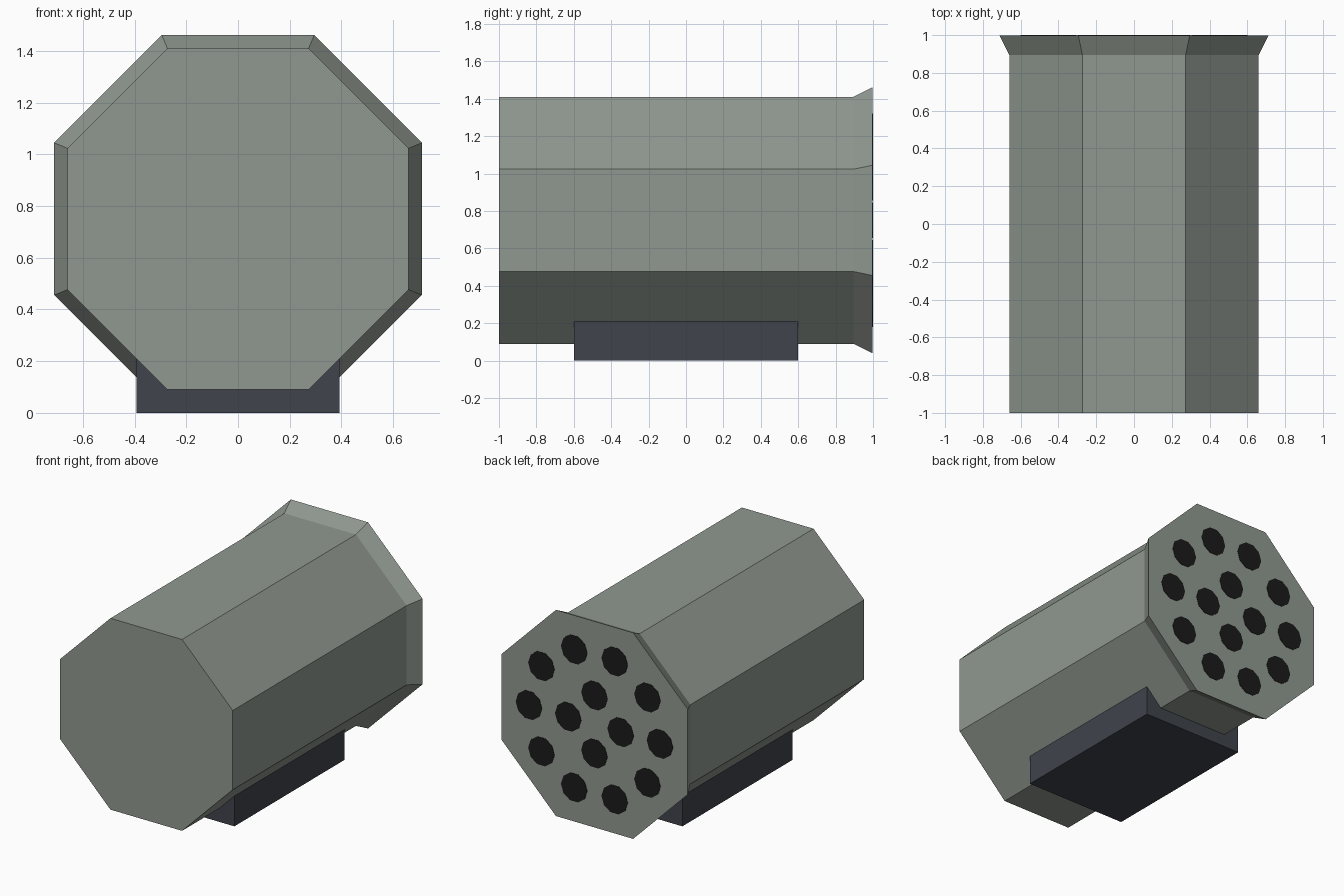
import bpy, bmesh
from math import pi, cos, sin

cube = bpy.data.objects.get("Cube")
if cube:
    bpy.data.objects.remove(cube, do_unlink=True)

CENTRE_Z = 0.75


def material(name, rgb):
    m = bpy.data.materials.new(name)
    m.use_nodes = True
    m.diffuse_color = (*rgb, 1)
    bsdf = next(n for n in m.node_tree.nodes if n.type == 'BSDF_PRINCIPLED')
    bsdf.inputs["Base Color"].default_value = (*rgb, 1)
    bsdf.inputs["Roughness"].default_value = 0.8
    return m


def add_object(name, bm, mat):
    bmesh.ops.recalc_face_normals(bm, faces=bm.faces)
    mesh = bpy.data.meshes.new(name)
    bm.to_mesh(mesh)
    bm.free()
    mesh.materials.append(mat)
    obj = bpy.data.objects.new(name, mesh)
    bpy.context.collection.objects.link(obj)
    return obj


def loft(name, stations, sides, turn, mat, x=0.0, z=CENTRE_Z):
    """Capped prism along y through (y, radius) stations."""
    bm = bmesh.new()
    rings = []
    for y, r in stations:
        angles = [turn + 2 * pi * i / sides for i in range(sides)]
        rings.append([bm.verts.new((x + r * cos(a), y, z + r * sin(a))) for a in angles])
    for a, b in zip(rings, rings[1:]):
        for i in range(sides):
            j = (i + 1) % sides
            bm.faces.new((a[i], a[j], b[j], b[i]))
    bm.faces.new(rings[0])
    bm.faces.new(rings[-1])
    return add_object(name, bm, mat)


casing_paint = material("grey green paint", (0.28, 0.315, 0.28))
mount_paint = material("dark slate", (0.051, 0.056, 0.071))
bore_black = material("bore black", (0.011, 0.011, 0.011))

# Octagonal casing with a flared rear rim
to_corner = 1 / cos(pi / 8)
loft("casing", [(-1, 0.66 * to_corner), (0.895, 0.66 * to_corner),
                (0.997, 0.711 * to_corner)], 8, pi / 8, casing_paint)

# Tube openings on the rear face: inner and outer rings
for ring, count, radius in (("inner", 4, 0.2), ("outer", 10, 0.5)):
    for i in range(count):
        a = 2 * pi * i / count
        loft(f"{ring}_tube_opening_{i + 1}", [(0.994, 0.1), (1.0, 0.1)], 10, 0,
             bore_black, radius * cos(a), CENTRE_Z + radius * sin(a))

# Mounting block underneath
bm = bmesh.new()
bmesh.ops.create_cube(bm, size=1)
bmesh.ops.scale(bm, vec=(0.785, 1.2, 0.21), verts=bm.verts)
bmesh.ops.translate(bm, vec=(0, 0, 0.105), verts=bm.verts)
add_object("mounting_block", bm, mount_paint)
